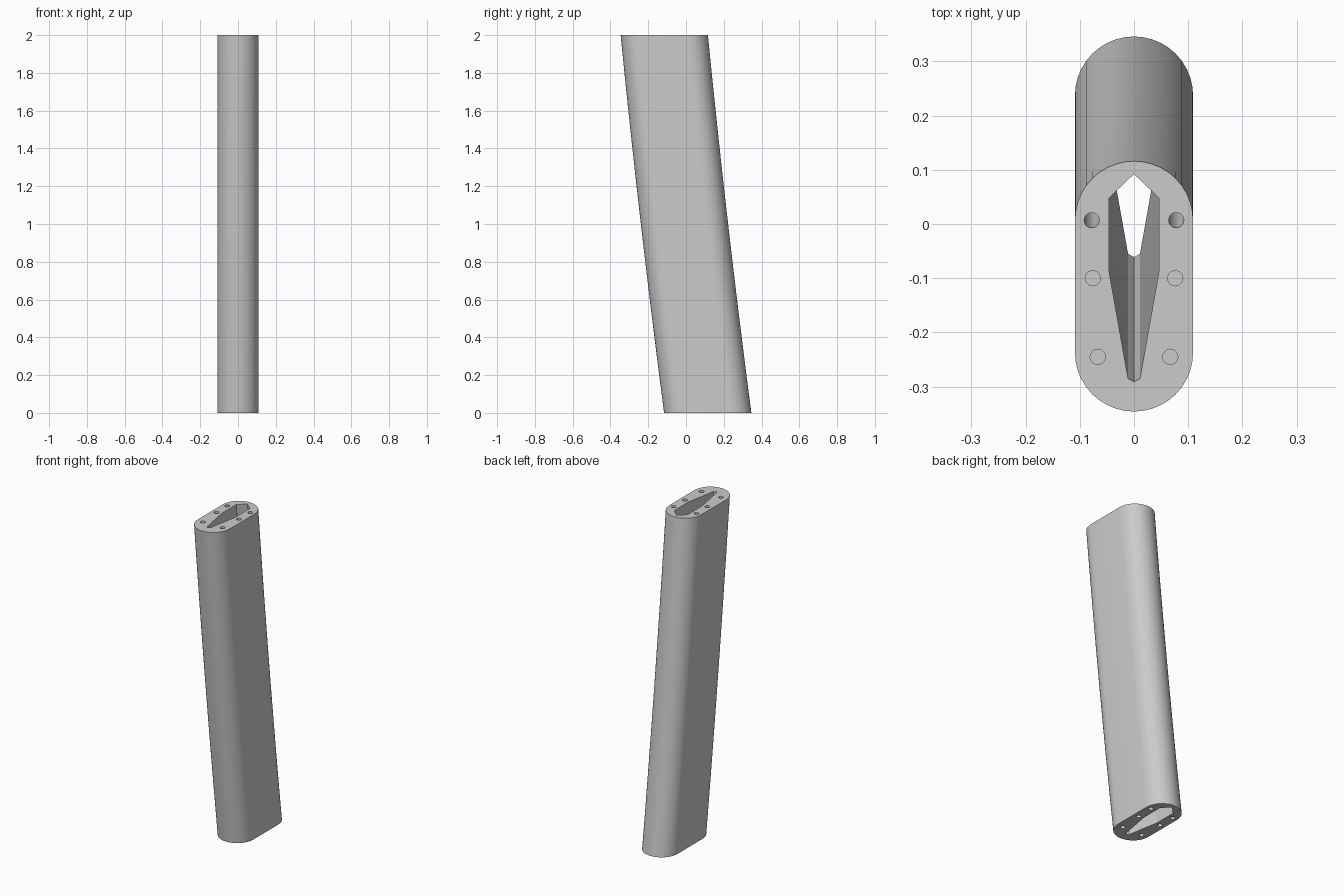
import bpy
import bmesh
from math import sin, cos, pi

cube = bpy.data.objects.get("Cube")
if cube:
    bpy.data.objects.remove(cube, do_unlink=True)

HEIGHT = 2.0
SHIFT = 0.115      # offset of the section at each end
BOW = 0.008        # gentle bend of the strut
RADIUS = 0.109
HALF_FLAT = 0.122
BLIND_DEPTH = 0.1
STEPS = 16

material = bpy.data.materials.new("grey")
material.use_nodes = True
grey = (0.6, 0.6, 0.6, 1)
material.diffuse_color = grey
material.node_tree.nodes["Principled BSDF"].inputs["Base Color"].default_value = grey


def centre_y(z):
    t = z / HEIGHT
    return SHIFT * (1 - 2 * t) - BOW * 4 * t * (1 - t)


def circle(cx, cy, r, count=20):
    return [(cx + r * cos(2 * pi * i / count), cy + r * sin(2 * pi * i / count))
            for i in range(count)]


def stadium(r, half, count=20):
    points = []
    for start, cy in ((0, half), (pi, -half)):
        for i in range(count + 1):
            a = start + pi * i / count
            points.append((r * cos(a), cy + r * sin(a)))
    return points


bm = bmesh.new()


def tube(profile, levels, smooth):
    """Join copies of a profile; levels are (z, y offset). Returns the rings."""
    rings = [[bm.verts.new((x, y + dy, z)) for x, y in profile] for z, dy in levels]
    for low, high in zip(rings, rings[1:]):
        for i in range(len(profile)):
            j = (i + 1) % len(profile)
            bm.faces.new((low[i], low[j], high[j], high[i])).smooth = smooth
    return rings


def ring_edges(ring):
    edges = [bm.edges.get((a, b)) for a, b in zip(ring, ring[1:] + ring[:1])]
    for e in edges:
        e.smooth = False
    return edges


# Swept body, central channel and the rear pair of bores
sweep = [(HEIGHT * i / STEPS, centre_y(HEIGHT * i / STEPS)) for i in range(STEPS + 1)]
half_channel = [(0.011, -0.17), (0.046, 0.027), (0.046, 0.163)]
channel = [(0, -0.176)] + half_channel + [(0, 0.207)] + [(-x, y) for x, y in half_channel[::-1]]
bottom, top = [], []
profiles = [(stadium(RADIUS, HALF_FLAT), True), (channel, False)]
profiles += [(circle(s * 0.078, 0.122, 0.014), True) for s in (-1, 1)]
for profile, smooth in profiles:
    rings = tube(profile, sweep, smooth)
    bottom += ring_edges(rings[0])
    top += ring_edges(rings[-1])

# Blind bolt holes in both ends
for x, y in ((0.076, 0.015), (0.067, -0.13)):
    for side in (-1, 1):
        for z, step, edges in ((0, BLIND_DEPTH, bottom), (HEIGHT, -BLIND_DEPTH, top)):
            dy = centre_y(z)
            rings = tube(circle(side * x, y, 0.014), [(z, dy), (z + step, dy)], True)
            edges += ring_edges(rings[0])
            ring_edges(rings[1])
            bm.faces.new(rings[1])

# End faces, filled around the openings
for edges, direction in ((bottom, -1), (top, 1)):
    bmesh.ops.triangle_fill(bm, edges=edges, use_beauty=True, normal=(0, 0, direction))

bmesh.ops.recalc_face_normals(bm, faces=bm.faces[:])
mesh = bpy.data.meshes.new("strut")
bm.to_mesh(mesh)
bm.free()
mesh.materials.append(material)
strut = bpy.data.objects.new("strut", mesh)
bpy.context.collection.objects.link(strut)
